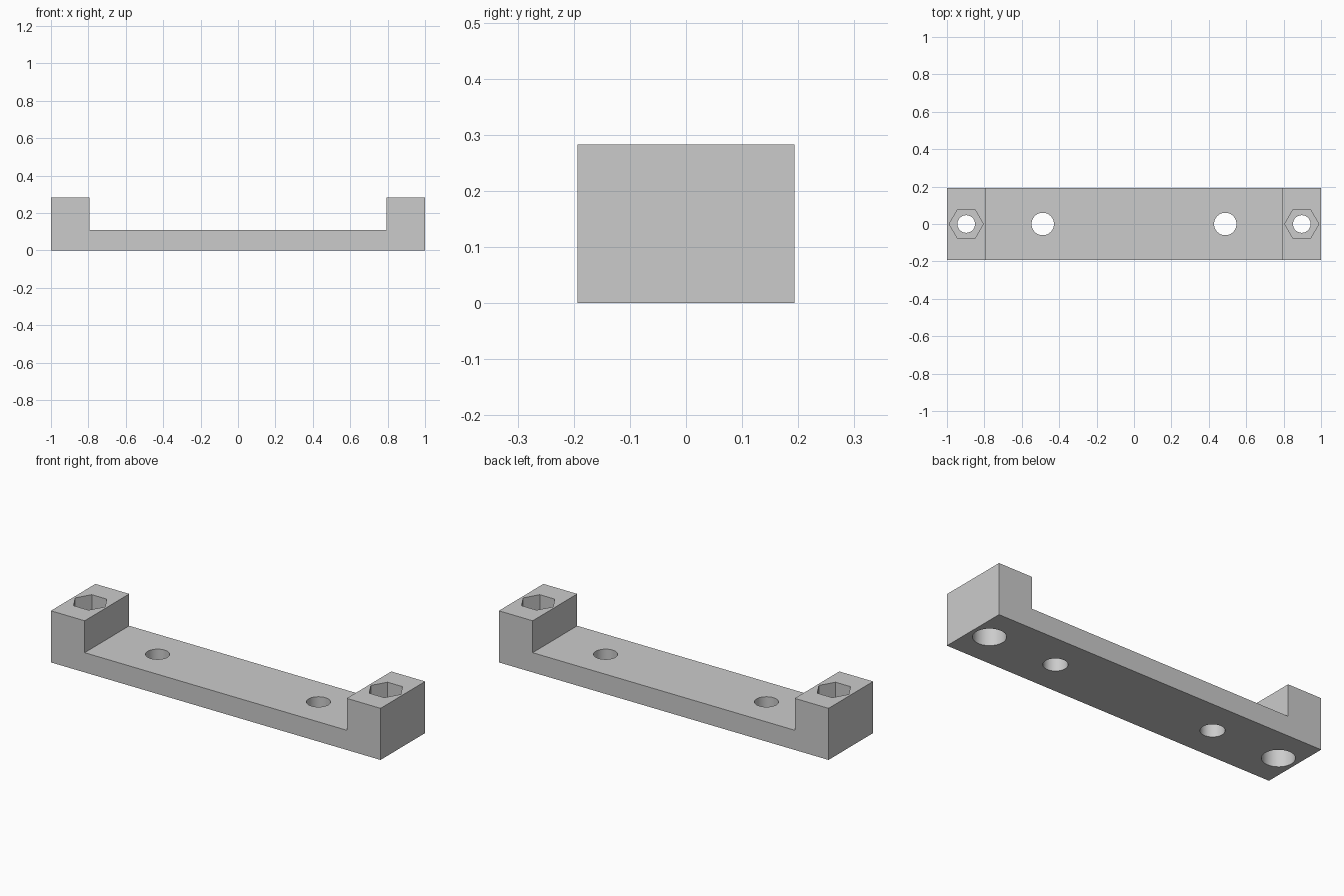
import bpy
import bmesh
from math import radians

if "Cube" in bpy.data.objects:
    bpy.data.objects.remove(bpy.data.objects["Cube"])

HALF_DEPTH, HEIGHT, BASE = 0.193, 0.283, 0.108
STEP = 0.795

grey = bpy.data.materials.new("plain grey")
grey.use_nodes = True
grey.diffuse_color = (0.6, 0.6, 0.6, 1)
grey.node_tree.nodes["Principled BSDF"].inputs["Base Color"].default_value = (0.6, 0.6, 0.6, 1)

# Bracket body: U profile extruded from front to back
half = [(1, 0), (1, HEIGHT), (STEP, HEIGHT), (STEP, BASE)]
profile = half + [(-x, z) for x, z in reversed(half)]
bm = bmesh.new()
face = bm.faces.new([bm.verts.new((x, -HALF_DEPTH, z)) for x, z in profile])
result = bmesh.ops.extrude_face_region(bm, geom=[face])
verts = [v for v in result["geom"] if isinstance(v, bmesh.types.BMVert)]
bmesh.ops.translate(bm, verts=verts, vec=(0, 2 * HALF_DEPTH, 0))
bmesh.ops.recalc_face_normals(bm, faces=bm.faces)
mesh = bpy.data.meshes.new("mounting_bracket")
bm.to_mesh(mesh)
bm.free()
bracket = bpy.data.objects.new("mounting_bracket", mesh)
bpy.context.collection.objects.link(bracket)
mesh.materials.append(grey)


def cut(name, x, radius, bottom, top, sides=48):
    """Remove an upright prism from the bracket."""
    bpy.ops.mesh.primitive_cylinder_add(
        vertices=sides, radius=radius, depth=top - bottom,
        location=(x, 0, (bottom + top) / 2),
        rotation=(0, 0, radians(90) if sides == 6 else 0))
    cutter = bpy.context.object
    cutter.name = name
    cutter.hide_render = True
    cutter.data.materials.append(grey)
    mod = bracket.modifiers.new(name, "BOOLEAN")
    mod.operation = "DIFFERENCE"
    mod.solver = "EXACT"
    mod.object = cutter
    bpy.ops.object.select_all(action="DESELECT")
    bracket.select_set(True)
    bpy.context.view_layer.objects.active = bracket
    bpy.ops.object.modifier_apply(modifier=name)
    bpy.data.objects.remove(cutter)


for side in (-1, 1):
    # Plain holes through the bar
    cut("bar_hole", side * 0.488, 0.06, -0.1, 0.4)
    # End holes: bolt bore, hexagonal nut pocket above, round recess below
    cut("bolt_bore", side * 0.897, 0.047, -0.1, 0.4)
    cut("nut_pocket", side * 0.897, 0.091, HEIGHT - 0.1, 0.4, sides=6)
    cut("head_recess", side * 0.897, 0.081, -0.1, 0.11)

# Smooth bores, crisp edges elsewhere
bpy.ops.object.shade_smooth_by_angle(angle=radians(30))
